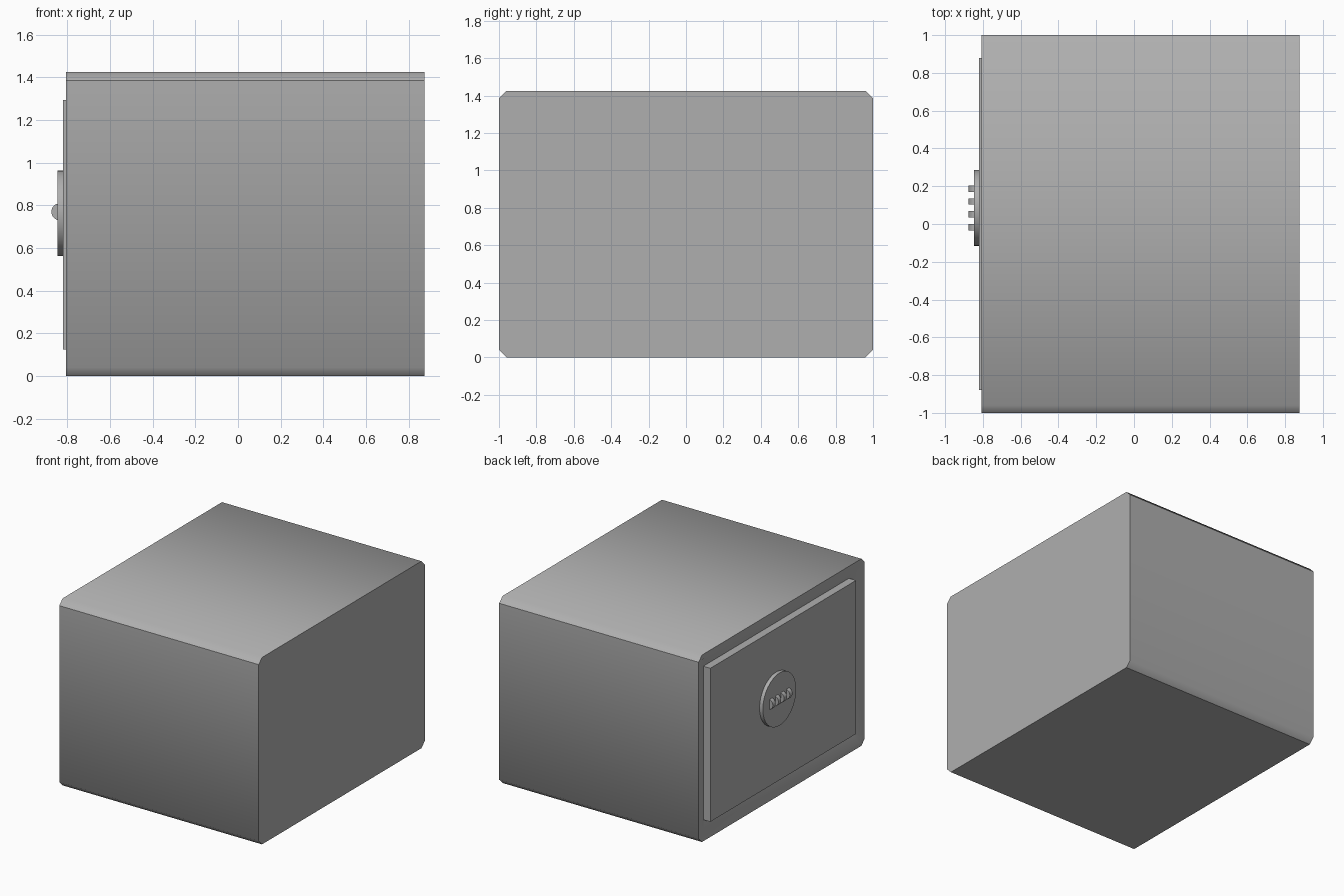
import bpy, bmesh, math

if "Cube" in bpy.data.objects:
    bpy.data.objects.remove(bpy.data.objects["Cube"])

H = 1.425   # overall height

grey = bpy.data.materials.new("dark_grey")
grey.diffuse_color = (0.43, 0.43, 0.43, 1)
grey.use_nodes = True
grey.node_tree.nodes["Principled BSDF"].inputs["Base Color"].default_value = grey.diffuse_color


def finish(ob, angle=50):
    bpy.ops.object.select_all(action='DESELECT')
    ob.select_set(True)
    bpy.context.view_layer.objects.active = ob
    bpy.ops.object.shade_smooth_by_angle(angle=math.radians(angle))
    ob.data.materials.append(grey)


def octagon(x, inset, c):
    """Chamfered rectangle at depth x, shrunk by inset, corner cut c."""
    y, lo, hi = 1 - inset, inset, H - inset
    return [(x, -y + c, lo), (x, y - c, lo), (x, y, lo + c), (x, y, hi - c),
            (x, y - c, hi), (x, -y + c, hi), (x, -y, hi - c), (x, -y, lo + c)]


def cylinder(name, center, radius, depth, rot, sides):
    bpy.ops.mesh.primitive_cylinder_add(vertices=sides, radius=radius, depth=depth,
                                        location=center, rotation=rot)
    ob = bpy.context.object
    ob.name = name
    finish(ob, 40)
    return ob


# safe body: chamfered shell, front face dished in around the door
bm = bmesh.new()
sections = [(0.875, 0, 0.04), (-0.807, 0, 0.04), (-0.807, 0.03, 0.03), (-0.76, 0.125, 0.004)]
rings = [[bm.verts.new(p) for p in octagon(*s)] for s in sections]
bm.faces.new(rings[0])
bm.faces.new(rings[-1])
for a, b in zip(rings, rings[1:]):
    for i in range(8):
        j = (i + 1) % 8
        bm.faces.new((a[i], a[j], b[j], b[i]))
bmesh.ops.recalc_face_normals(bm, faces=bm.faces)
mesh = bpy.data.meshes.new("safe_body")
bm.to_mesh(mesh)
bm.free()
body = bpy.data.objects.new("safe_body", mesh)
bpy.context.collection.objects.link(body)
finish(body)

# crisp long edges: both sides of the base, and the tops of the side walls
for edge in mesh.edges:
    a, b = sorted(edge.vertices)
    if b - a == 8 and a in (0, 1, 3, 6):
        edge.use_edge_sharp = True

# door slab, standing slightly proud of the frame
bpy.ops.mesh.primitive_cube_add(size=1, location=(-0.787, 0, 0.7105))
door = bpy.context.object
door.name = "door"
door.dimensions = (0.065, 1.755, 1.17)
bpy.ops.object.transform_apply(location=False, rotation=False, scale=True)
finish(door, 30)

# round lock plate
cylinder("lock_plate", (-0.83, 0.084, 0.764), 0.201, 0.035, (0, math.pi / 2, 0), 32)

# row of combination wheels
for i in range(4):
    cylinder(f"combination_wheel_{i + 1}", (-0.835, -0.017 + i * 0.068, 0.77),
             0.04, 0.033, (math.pi / 2, 0, 0), 32)
